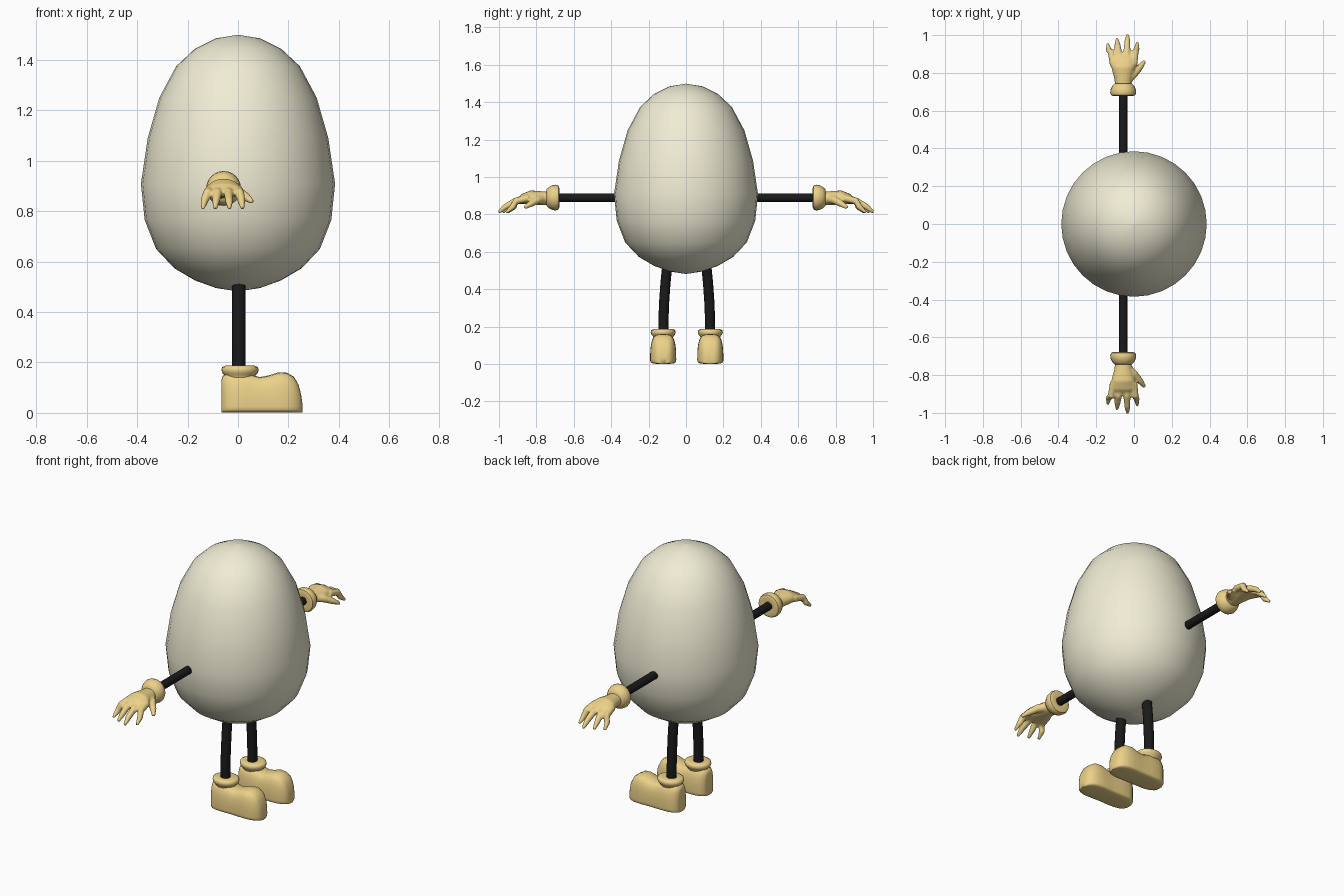
import bpy, bmesh, math
from mathutils import Vector

if "Cube" in bpy.data.objects:
    bpy.data.objects.remove(bpy.data.objects["Cube"])


def material(name, rgb):
    m = bpy.data.materials.new(name)
    m.diffuse_color = (*rgb, 1)
    m.use_nodes = True
    m.node_tree.nodes["Principled BSDF"].inputs["Base Color"].default_value = m.diffuse_color
    return m


CREAM = material("cream", (0.87, 0.84, 0.66))
TAN = material("tan", (0.84, 0.64, 0.25))
BLACK = material("black", (0.01, 0.01, 0.01))


def loft(bm, rings):
    """Skin closed rings of points and cap both ends."""
    vs = [[bm.verts.new(p) for p in r] for r in rings]
    n = len(vs[0])
    for a, b in zip(vs, vs[1:]):
        for i in range(n):
            bm.faces.new((a[i], a[(i + 1) % n], b[(i + 1) % n], b[i]))
    bm.faces.new(vs[0])
    bm.faces.new(vs[-1])


def tube(bm, pts, radii, n=16):
    """Round or oval tube along a path; radius may be (side, up)."""
    pts = [Vector(p) for p in pts]
    rings = []
    for i, (p, r) in enumerate(zip(pts, radii)):
        t = (pts[min(i + 1, len(pts) - 1)] - pts[max(i - 1, 0)]).normalized()
        ref = Vector((1, 0, 0)) if abs(t.z) > 0.9 else Vector((0, 0, 1))
        side = t.cross(ref).normalized()
        up = side.cross(t)
        a, b = r if isinstance(r, tuple) else (r, r)
        rings.append([p + side * a * math.cos(k * math.tau / n)
                      + up * b * math.sin(k * math.tau / n) for k in range(n)])
    loft(bm, rings)


def finish(bm, name, mat, mirror=True, voxel=0, y=0, angle=50):
    bmesh.ops.recalc_face_normals(bm, faces=bm.faces)
    me = bpy.data.meshes.new(name)
    bm.to_mesh(me)
    bm.free()
    me.materials.append(mat)
    me.shade_smooth()
    me.set_sharp_from_angle(angle=math.radians(angle))
    ob = bpy.data.objects.new(name, me)
    ob.location.y = y
    bpy.context.collection.objects.link(ob)
    if voxel:
        m = ob.modifiers.new("blend", 'REMESH')
        m.mode = 'VOXEL'
        m.voxel_size = voxel
        m.use_smooth_shade = True
        s = ob.modifiers.new("soften", 'SMOOTH')
        s.factor, s.iterations = 0.5, 4
    if mirror:
        m = ob.modifiers.new("pair", 'MIRROR')
        m.use_axis = (False, True, False)
        m.use_mirror_merge = False
    return ob


# Egg body
egg = [(0.482, 0.002), (0.495, 0.087), (0.525, 0.17), (0.573, 0.252), (0.65, 0.325),
       (0.765, 0.37), (0.908, 0.385), (1.09, 0.358), (1.25, 0.312), (1.375, 0.245),
       (1.443, 0.172), (1.485, 0.088), (1.499, 0.002)]
bm = bmesh.new()
tube(bm, [(0, 0, z) for z, r in egg], [r for z, r in egg], 32)
finish(bm, "egg_body", CREAM, mirror=False)

# Arms
AX, AZ = -0.057, 0.89
bm = bmesh.new()
tube(bm, [(AX, 0.37, AZ), (AX, 0.7, AZ)], [0.023] * 2)
finish(bm, "arms", BLACK)

# Glove cuffs
cuff = [(0.682, 0.025), (0.677, 0.05), (0.682, 0.064), (0.696, 0.069), (0.715, 0.066),
        (0.732, 0.057), (0.745, 0.045)]
bm = bmesh.new()
axis = Vector((0, 1, 0))
loft(bm, [[(AX + r * math.cos(k * math.tau / 24), y, AZ + r * math.sin(k * math.tau / 24))
           for k in range(24)] for y, r in cuff])
finish(bm, "glove_cuffs", TAN)

# Gloved hands: palm, four fingers and a thumb blended together
bm = bmesh.new()
tube(bm, [(AX, 0.725, 0.885), (AX, 0.77, 0.887), (AX, 0.83, 0.891), (AX, 0.87, 0.883),
          (AX, 0.905, 0.868)],
     [(0.042, 0.036), (0.048, 0.037), (0.064, 0.038), (0.068, 0.028), (0.05, 0.012)])
fingers = [(-0.002, 0.018, 0.962), (-0.04, -0.034, 1.003),
           (-0.077, -0.09, 0.982), (-0.108, -0.14, 0.955)]
for base, tip, ty in fingers:
    tube(bm, [(base, 0.84, 0.888), (base * 0.6 + tip * 0.4, 0.91, 0.872),
              (base * 0.2 + tip * 0.8, ty - 0.035, 0.84), (tip, ty, 0.81)],
         [0.02, 0.019, 0.016, 0.008], 12)
tube(bm, [(-0.04, 0.76, 0.885), (0.0, 0.795, 0.877), (0.034, 0.833, 0.855),
          (0.057, 0.863, 0.836)], [0.026, 0.022, 0.017, 0.009], 12)
finish(bm, "gloved_hands", TAN, voxel=0.006)

# Legs, bowed slightly outward
LY = 0.004
bm = bmesh.new()
tube(bm, [(0.003, 0.106, 0.51), (0.003, 0.114, 0.43), (0.003, 0.121, 0.33),
          (0.003, 0.124, 0.25), (0.003, 0.124, 0.16)], [0.027] * 5)
finish(bm, "legs", BLACK, y=LY)

# Shoe cuffs
FY = 0.126
cuff = [(0.14, 0.058), (0.15, 0.062), (0.158, 0.07), (0.17, 0.074), (0.181, 0.071),
        (0.187, 0.06), (0.184, 0.025)]
bm = bmesh.new()
loft(bm, [[(0.008 + r * math.cos(k * math.tau / 24), FY + r * 0.9 * math.sin(k * math.tau / 24), z)
           for k in range(24)] for z, r in cuff])
finish(bm, "shoe_cuffs", TAN, y=LY)


# Shoes: rounded sections (x, half width, height) from heel to toe
def spow(v, e):
    return math.copysign(abs(v) ** e, v)


shoe = [(-0.066, 0.028, 0.13), (-0.06, 0.044, 0.148), (-0.042, 0.059, 0.156),
        (-0.01, 0.067, 0.158), (0.04, 0.068, 0.156), (0.085, 0.067, 0.142),
        (0.12, 0.068, 0.148), (0.16, 0.07, 0.161), (0.195, 0.068, 0.159),
        (0.222, 0.06, 0.143), (0.24, 0.048, 0.112), (0.25, 0.036, 0.075), (0.255, 0.02, 0.04)]
bm = bmesh.new()
rings = []
for x, w, h in shoe:
    ring = []
    for k in range(24):
        c, s = math.cos(k * math.tau / 24), math.sin(k * math.tau / 24)
        z = 0.025 + (spow(s, 0.75) * (h - 0.025) if s > 0 else spow(s, 0.5) * 0.024)
        ring.append((x, FY + w * spow(c, 0.5), z))
    rings.append(ring)
loft(bm, rings)
finish(bm, "shoes", TAN, y=LY, angle=70)
